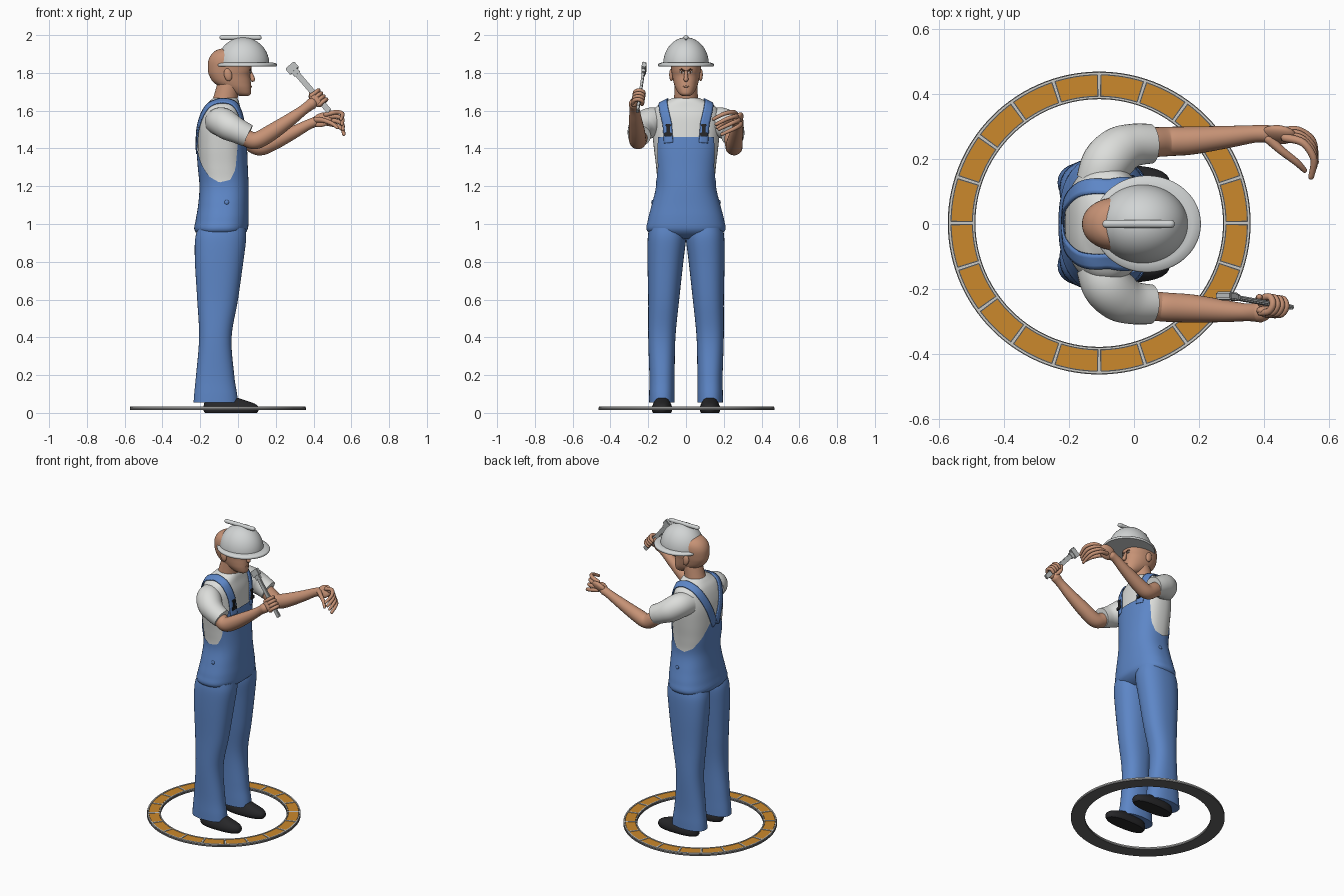
import bpy, bmesh, math
from mathutils import Vector, Matrix
from mathutils.bvhtree import BVHTree

cube = bpy.data.objects.get("Cube")
if cube:
    bpy.data.objects.remove(cube, do_unlink=True)


def material(name, *rgb):
    m = bpy.data.materials.new(name)
    m.use_nodes = True
    m.diffuse_color = (*rgb, 1)
    m.node_tree.nodes["Principled BSDF"].inputs["Base Color"].default_value = (*rgb, 1)
    return m


BLUE = material("denim blue", .11, .24, .57)
WHITE = material("shirt white", .72, .73, .71)
SKIN = material("skin", .57, .29, .18)
BLACK = material("shoe black", .02, .02, .022)
SHELL = material("helmet grey", .64, .66, .66)
STEEL = material("hammer grey", .5, .52, .52)
ORANGE = material("tile orange", .6, .25, .025)
TRIM = material("ring light grey", .58, .58, .56)
DARK = material("ring dark grey", .13, .13, .13)
BROWN = material("brow brown", .08, .035, .02)


def finish(name, bm, *mats, angle=50):
    bmesh.ops.recalc_face_normals(bm, faces=bm.faces)
    me = bpy.data.meshes.new(name)
    bm.to_mesh(me)
    bm.free()
    for m in mats:
        me.materials.append(m)
    for p in me.polygons:
        p.use_smooth = True
    me.set_sharp_from_angle(angle=math.radians(angle))
    ob = bpy.data.objects.new(name, me)
    bpy.context.collection.objects.link(ob)
    return ob


def skin_rings(name, rings, mat, caps=(True, True), closed=True, angle=50):
    """Joins equal rings of points into one surface."""
    bm = bmesh.new()
    vs = [[bm.verts.new(p) for p in r] for r in rings]
    n = len(vs[0])
    for a, b in zip(vs, vs[1:]):
        for i in range(n if closed else n - 1):
            j = (i + 1) % n
            bm.faces.new((a[i], a[j], b[j], b[i]))
    for use, r in zip(caps, (vs[0], vs[-1])):
        if use:
            bm.faces.new(r)
    return finish(name, bm, mat, angle=angle)


def spline(rows, steps=6):
    """Smooth in-between rows through the given ones."""
    out = []
    for i in range(len(rows) - 1):
        a, b, c, d = rows[max(i - 1, 0)], rows[i], rows[i + 1], rows[min(i + 2, len(rows) - 1)]
        for k in range(steps):
            t = k / steps
            out.append(tuple(q + t * ((r - p) + t * (2*p - 5*q + 4*r - s + t * (3*(q - r) + s - p))) / 2
                             for p, q, r, s in zip(a, b, c, d)))
    return out + [tuple(rows[-1])]


def section(row, a, n=2.0, grow=0.0):
    z, x0, x1, y0, y1 = row
    c, s = math.cos(a), math.sin(a)
    px = math.copysign(abs(c) ** (2 / n), c)
    py = math.copysign(abs(s) ** (2 / n), s)
    return ((x0 + x1) / 2 + px * (abs(x1 - x0) / 2 + grow), (y0 + y1) / 2 + py * (abs(y1 - y0) / 2 + grow), z)


def angles(seg):
    return [math.tau * i / seg for i in range(seg)]


def loft(name, rows, mat, n=2.0, seg=48, steps=6, angle=50):
    """Rows are height, back, front, right edge, left edge."""
    return skin_rings(name, [[section(r, a, n) for a in angles(seg)] for r in spline(rows, steps)], mat, angle=angle)


def tube(name, pts, mat, seg=20, steps=6, rounded=True):
    """Points are x, y, z, radius."""
    path = spline(pts, steps)
    pos = [Vector(p[:3]) for p in path]
    rings, ref = [], Vector((.13, .31, .94))
    for i, p in enumerate(path):
        t = (pos[min(i + 1, len(pos) - 1)] - pos[max(i - 1, 0)]).normalized()
        ref = (ref - t * ref.dot(t)).normalized()
        side = t.cross(ref)
        ends = [(0, 1)]
        if rounded and i == 0:
            ends = [(-.9, .35), (-.6, .8), (0, 1)]
        if rounded and i == len(path) - 1:
            ends = [(0, 1), (.6, .8), (.9, .35)]
        for shift, k in ends:
            rings.append([pos[i] + p[3] * (t * shift + k * (ref * math.cos(a) + side * math.sin(a))) for a in angles(seg)])
    return skin_rings(name, rings, mat)


def ellipsoid(name, loc, size, mat, rot=Matrix()):
    bm = bmesh.new()
    bmesh.ops.create_uvsphere(bm, u_segments=24, v_segments=14, radius=1,
                              matrix=Matrix.Translation(loc) @ rot @ Matrix.Diagonal((*size, 1)))
    return finish(name, bm, mat)


def box(name, loc, size, mat, rot=Matrix(), bevel=.004):
    bm = bmesh.new()
    bmesh.ops.create_cube(bm, size=1, matrix=Matrix.Translation(loc) @ rot @ Matrix.Diagonal((*size, 1)))
    bmesh.ops.bevel(bm, geom=bm.edges[:], offset=bevel, segments=2, affect='EDGES')
    return finish(name, bm, mat)


def surface(ob):
    me = ob.data
    return BVHTree.FromPolygons([v.co for v in me.vertices], [p.vertices for p in me.polygons])


def mix(a, b, t):
    return Vector(a).lerp(Vector(b), t)


# Torso shape shared by shirt and overalls
body = [(z, x0, x1, -w, w) for z, x0, x1, w in (
    (.92, -.15, -.02, .1), (.96, -.222, .04, .197), (1.02, -.218, .05, .196), (1.1, -.205, .05, .176),
    (1.2, -.198, .05, .153), (1.3, -.207, .046, .158), (1.4, -.213, .042, .17), (1.5, -.211, .034, .18),
    (1.57, -.196, .026, .18), (1.62, -.175, .012, .158), (1.65, -.15, .004, .105), (1.668, -.13, -.005, .07))]
dense = spline(body, 8)
shirt = loft("shirt", body[3:], WHITE, n=2.4, seg=64)
shirt_tree = surface(shirt)


def body_row(z):
    for a, b in zip(dense, dense[1:]):
        if a[0] <= z <= b[0]:
            t = (z - a[0]) / (b[0] - a[0])
            return tuple(p + (q - p) * t for p, q in zip(a, b))
    return dense[0]


# Overalls with a bib, scooped sides and a raised back
edge = [(0, 1.46), (51, 1.46), (56, 1.4), (64, 1.29), (78, 1.235), (97, 1.22),
        (120, 1.25), (145, 1.32), (165, 1.4), (181, 1.43)]


def top_height(a):
    d = abs((math.degrees(a) + 180) % 360 - 180)
    for (d0, z0), (d1, z1) in zip(edge, edge[1:]):
        if d0 <= d <= d1:
            return z0 + (z1 - z0) * (d - d0) / (d1 - d0)


levels = 28
bib = skin_rings("overalls_body", [[section(body_row(.921 + (top_height(a) - .921) * k / levels), a, 2.4, .006)
                                    for a in angles(120)] for k in range(levels + 1)], BLUE, caps=(True, False))

# Straps laid over the shirt, with buckles
for s, side in ((-1, "right"), (1, "left")):
    path = [Vector(p) for p in spline([(.05, s*.097, 1.43), (.04, s*.105, 1.53), (0, s*.125, 1.63), (-.08, s*.128, 1.68),
                                       (-.17, s*.105, 1.61), (-.22, s*.06, 1.5), (-.225, s*.01, 1.38)], 8)]
    rings = []
    for i, p in enumerate(path):
        along = path[min(i + 1, len(path) - 1)] - path[max(i - 1, 0)]
        c, nor, _, _ = shirt_tree.find_nearest(p)
        across = along.cross(nor).normalized()
        row = []
        for k in (-1, -.5, 0, .5, 1):
            q, m, _, _ = shirt_tree.find_nearest(c + across * k * .024)
            row.append(q + m * .007)
        rings.append(row)
    strap = skin_rings(side + "_strap", rings, BLUE, caps=(False, False), closed=False)
    solid = strap.modifiers.new("thickness", 'SOLIDIFY')
    solid.thickness, solid.offset = .008, 0
    for k, (z, w, h) in enumerate(((1.525, .03, .014), (1.5, .018, .045), (1.475, .042, .022))):
        q, m, _, _ = shirt_tree.find_nearest(Vector((.06, s * .1, z)))
        box(f"{side}_buckle_{k}", q + m * .014, (.01, w, h), BLACK, bevel=.003)
    ellipsoid(side + "_hip_button", (-.06, s * .178, 1.115), (.012, .006, .012), BLUE)

# Trouser legs, shoes
for s, side in ((-1, "right"), (1, "left")):
    loft(side + "_trouser_leg", [(z, x0, x1, s * y0, s * y1) for z, x0, x1, y0, y1 in (
        (.055, -.235, 0, .06, .195), (.1, -.232, -.005, .06, .195), (.2, -.222, -.02, .06, .194),
        (.4, -.206, -.034, .056, .2), (.6, -.216, 0, .036, .2), (.8, -.228, .028, .014, .204),
        (.92, -.227, .043, .0, .203), (.98, -.21, .04, .004, .195))], BLUE, n=2.3)
    loft(side + "_shoe", [(z, x0, x1, s * y0, s * y1) for z, x0, x1, y0, y1 in (
        (0, -.175, .1, .08, .174), (.012, -.182, .108, .074, .18), (.03, -.182, .108, .074, .18),
        (.048, -.18, .09, .08, .174), (.066, -.175, .04, .088, .166), (.085, -.17, -.02, .09, .164))],
        BLACK, n=2.4, steps=3)

# Head, neck and face
head = loft("head", [(z, x0, x1, -w, w) for z, x0, x1, w in (
    (1.678, .01, .055, .018), (1.69, -.03, .068, .038), (1.72, -.085, .07, .056), (1.75, -.13, .068, .066),
    (1.785, -.152, .064, .073), (1.815, -.159, .07, .078), (1.86, -.158, .068, .082), (1.895, -.143, .05, .075),
    (1.92, -.115, .03, .055), (1.93, -.08, 0, .025))], SKIN, n=2.15)
face = surface(head)
tube("neck", [(-.08, 0, 1.6, .07), (-.065, 0, 1.67, .063), (-.045, 0, 1.75, .06)], SKIN, seg=32)
tube("nose", [(.064, 0, 1.808, .008), (.073, 0, 1.785, .01), (.078, 0, 1.765, .013)], SKIN)


def on_face(y, z, lift=0):
    q, m, _, _ = face.find_nearest(Vector((.09, y, z)))
    return q + m * lift


tube("mouth", [(*on_face(y, 1.728), r) for y, r in ((-.024, .002), (0, .005), (.024, .002))], SKIN)
for s, side in ((-1, "right"), (1, "left")):
    ellipsoid(side + "_eye", on_face(s * .03, 1.797), (.004, .013, .006), WHITE)
    ellipsoid(side + "_iris", on_face(s * .03, 1.797, .002), (.004, .006, .006), BROWN)
    tube(side + "_eyebrow", [(*on_face(s * y, z), r) for y, z, r in ((.012, 1.808, .004), (.032, 1.817, .004),
                                                                   (.052, 1.812, .002))], BROWN, seg=10)
    ellipsoid(side + "_ear", (-.053, s * .077, 1.79), (.021, .012, .034), SKIN, Matrix.Rotation(-.2, 4, 'Y'))

# Safety helmet
dome = []
for k in range(15):
    a = math.pi / 2 * k / 14.3
    r = math.cos(a)
    dome.append((1.845 + .143 * math.sin(a), .027 - .139 * r, .027 + .139 * r, -.121 * r, .121 * r))
loft("helmet_dome", dome, SHELL, steps=1)
loft("helmet_brim", [(z, -.125 + e, .206 - e, e - .149, .149 - e) for z, e in (
    (1.834, .003), (1.838, 0), (1.846, 0), (1.85, .004), (1.856, .026))], SHELL, seg=64, steps=1)
tube("helmet_ridge", [(-.085, 0, 1.987, .013), (.015, 0, 1.987, .013), (.113, 0, 1.987, .013)], SHELL)

# Sleeves
for s, side in ((-1, "right"), (1, "left")):
    tube(side + "_sleeve", [(-.11, s * .125, 1.54, .07), (-.085, s * .185, 1.54, .077), (-.045, s * .225, 1.515, .075),
                            (.0, s * .243, 1.492, .066), (.052, s * .247, 1.467, .061)], WHITE, seg=32, rounded=False)

# Hammer arm
tube("hammer_arm", [(-.02, -.235, 1.5, .045), (.05, -.25, 1.453, .045), (.1, -.256, 1.443, .045), (.18, -.26, 1.487, .043),
                    (.28, -.268, 1.555, .034), (.35, -.272, 1.607, .027), (.39, -.272, 1.637, .031)], SKIN, seg=28)
top, end = Vector((.287, -.222, 1.825)), Vector((.484, -.257, 1.595))
u = (end - top).normalized()
out = Vector((0, 1, 0)).cross(u).normalized()
if out.x < 0:
    out = -out
side_y = u.cross(out)
side_y *= math.copysign(1, side_y.y)
turn = Matrix((out, side_y, u)).transposed().to_4x4()
box("hammer_handle", (top + end) / 2, (.03, .014, (end - top).length), STEEL, turn)
box("hammer_head", top, (.062, .024, .042), STEEL, turn)
box("hammer_collar", top + u * .03, (.04, .02, .03), STEEL, turn)
grip = top + (end - top) * .7
ellipsoid("hammer_palm", grip - out * .014 - side_y * .024, (.026, .018, .046), SKIN, turn)
for i in range(4):
    c = grip + u * (i - 1.5) * .021
    tube(f"grip_finger_{i}", [(*(c + side_y * a + out * b), .0105) for a, b in (
        (-.03, -.016), (-.026, .016), (-.004, .03), (.018, .018), (.018, -.006))], SKIN, seg=12)
tube("grip_thumb", [(*(grip + side_y * a + out * b + u * c), r) for a, b, c, r in (
    (-.012, -.028, 0, .014), (.012, -.026, -.03, .012), (.016, -.006, -.055, .009))], SKIN, seg=12)

# Open arm and hand
tube("open_arm", [(-.02, .235, 1.5, .045), (.05, .25, 1.445, .046), (.11, .254, 1.408, .045), (.18, .257, 1.43, .043),
                  (.29, .268, 1.483, .034), (.37, .277, 1.525, .027), (.41, .278, 1.541, .027)], SKIN, seg=28)
ellipsoid("open_palm", (.445, .275, 1.552), (.056, .021, .042), SKIN,
          Matrix.Rotation(-.35, 4, 'Y') @ Matrix.Rotation(-.6, 4, 'X'))
for i in range(4):
    t = i / 3
    pts = (mix((.465, .265, 1.58), (.455, .285, 1.535), t), mix((.52, .25, 1.592), (.505, .288, 1.525), t),
           mix((.553, .2, 1.583), (.55, .255, 1.505), t), mix((.545, .145, 1.555), (.56, .19, 1.475), t))
    tube(f"open_finger_{i}", [(*p, r) for p, r in zip(pts, (.013, .012, .011, .009))], SKIN, seg=12)
tube("open_thumb", [(.415, .262, 1.552, .016), (.455, .225, 1.548, .013), (.5, .19, 1.53, .011), (.525, .165, 1.51, .008)],
     SKIN, seg=12)

# Floor ring with tiles
MID = Vector((-.107, .003, 0))


def arc_plate(name, r0, r1, z0, z1, a0, a1, steps, mat, closed=False):
    rings = []
    for k in range(steps + 1):
        a = a0 + (a1 - a0) * k / steps
        d = Vector((math.cos(a), math.sin(a), 0))
        rings.append([MID + d * r + Vector((0, 0, z)) for r, z in ((r0, z0), (r1, z0), (r1, z1), (r0, z1))])
    return skin_rings(name, rings, mat, caps=(not closed, not closed), angle=30)


arc_plate("ring_base", .381, .466, .016, .028, 0, math.tau, 120, DARK, True)
arc_plate("ring_inner_trim", .383, .39, .028, .034, 0, math.tau, 120, TRIM, True)
arc_plate("ring_outer_trim", .456, .464, .028, .034, 0, math.tau, 120, TRIM, True)
for i in range(20):
    a = math.tau * i / 20
    arc_plate(f"ring_divider_{i}", .389, .457, .028, .034, a - .011, a + .011, 2, TRIM)
    arc_plate(f"ring_tile_{i}", .392, .454, .027, .032, a + .016, a + math.tau / 20 - .016, 6, ORANGE)
